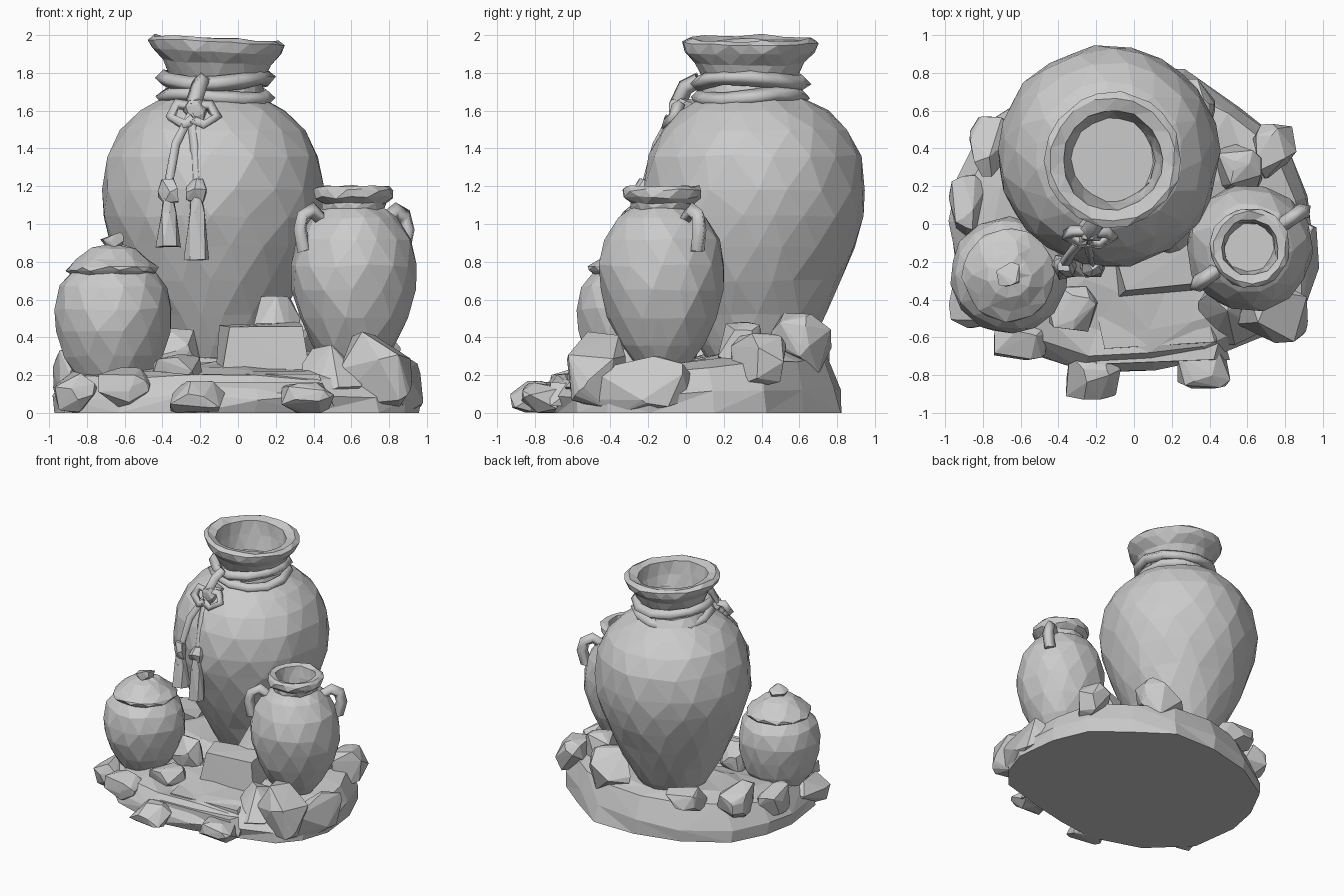
import bpy, bmesh, math, random
from mathutils import Vector, Matrix

random.seed(11)
if "Cube" in bpy.data.objects:
    bpy.data.objects.remove(bpy.data.objects["Cube"], do_unlink=True)

GREY = (0.6, 0.6, 0.6, 1)
clay = bpy.data.materials.new("plain grey clay")
clay.use_nodes = True
clay.diffuse_color = GREY
clay.node_tree.nodes["Principled BSDF"].inputs["Base Color"].default_value = GREY


def jitter(bm, amount):
    for v in bm.verts:
        v.co += Vector(random.uniform(-amount, amount) for _ in range(3))


def finish(name, bm):
    bmesh.ops.triangulate(bm, faces=[f for f in bm.faces if len(f.verts) < 5])
    bmesh.ops.recalc_face_normals(bm, faces=bm.faces)
    mesh = bpy.data.meshes.new(name)
    bm.to_mesh(mesh)
    bm.free()
    mesh.materials.append(clay)
    obj = bpy.data.objects.new(name, mesh)
    bpy.context.collection.objects.link(obj)
    return obj


def loft(bm, rings):
    """Bridge rings of points into a closed skin with capped ends."""
    loops = [[bm.verts.new(p) for p in ring] for ring in rings]
    n = len(loops[0])
    for a, b in zip(loops, loops[1:]):
        for i in range(n):
            j = (i + 1) % n
            bm.faces.new((a[i], a[j], b[j], b[i]))
    bm.faces.new(loops[0][::-1])
    bm.faces.new(loops[-1])


def lathe(name, centre, profile, sides, rough):
    """Turn a (radius, height) profile with unevenly spaced facets."""
    rings = []
    for k, (r, z) in enumerate(profile):
        ring = []
        for i in range(sides):
            a = math.tau * (i + 0.5 * (k % 2) + random.uniform(-.18, .18)) / sides
            ring.append((centre[0] + r * math.cos(a), centre[1] + r * math.sin(a), z))
        rings.append(ring)
    bm = bmesh.new()
    loft(bm, rings)
    jitter(bm, rough)
    return finish(name, bm)


def tube(name, points, radius, closed=False):
    """Four-sided cord along a path."""
    curve = bpy.data.curves.new(name, "CURVE")
    curve.dimensions = "3D"
    curve.bevel_depth = radius
    curve.bevel_resolution = 0
    curve.use_fill_caps = True
    spline = curve.splines.new("POLY")
    spline.points.add(len(points) - 1)
    for p, co in zip(spline.points, points):
        p.co = (*co, 1)
    spline.use_cyclic_u = closed
    temp = bpy.data.objects.new(name, curve)
    mesh = bpy.data.meshes.new_from_object(temp)
    bm = bmesh.new()
    bm.from_mesh(mesh)
    bpy.data.objects.remove(temp)
    bpy.data.meshes.remove(mesh)
    jitter(bm, 0.006)
    return finish(name, bm)


def rock(name, low, high, points=20):
    """Chunky faceted stone filling the box from low to high."""
    bm = bmesh.new()
    for _ in range(points):
        p = Vector(random.gauss(0, 1) for _ in range(3))
        bm.verts.new(p / sum(c ** 4 for c in p) ** 0.25)
    hull = bmesh.ops.convex_hull(bm, input=bm.verts)
    bmesh.ops.delete(bm, geom=[g for g in hull["geom_interior"]
                               if isinstance(g, bmesh.types.BMVert)], context="VERTS")
    for axis in range(3):
        values = [v.co[axis] for v in bm.verts]
        start, span = min(values), max(values) - min(values)
        for v in bm.verts:
            t = (v.co[axis] - start) / span
            v.co[axis] = low[axis] + t * (high[axis] - low[axis])
    return finish(name, bm)


def block(name, centre, size, taper, turn):
    """Rough cut stone, narrower at the top."""
    bm = bmesh.new()
    bmesh.ops.create_cube(bm, size=2)
    for v in bm.verts:
        if v.co.z > 0:
            v.co.x *= taper
            v.co.y *= taper
    jitter(bm, 0.1)
    bm.transform(Matrix.Translation(centre) @ Matrix.Rotation(turn, 4, "Z")
                 @ Matrix.Diagonal((*size, 1)))
    return finish(name, bm)


# Rocky ground: an irregular outline stepped inwards towards the top
outline = [(-.97, 0), (-.92, -.38), (-.62, -.66), (-.25, -.77), (.1, -.76), (.4, -.7),
           (.74, -.58), (.9, -.42), (.97, -.18), (.92, .15), (.8, .42), (.55, .62),
           (.25, .8), (-.1, .83), (-.45, .75), (-.78, .52), (-.94, .25)]


def ground_ring(scale, height, tilt):
    return [(x * scale, y * scale, height + tilt * (y + 0.7)) for x, y in outline]


bm = bmesh.new()
loft(bm, [ground_ring(1, 0, 0), ground_ring(1, 0.08, 0.02), ground_ring(.92, .19, .07),
          ground_ring(.75, .21, .08), ground_ring(.45, .24, .06), ground_ring(.1, .27, 0)])
jitter(bm, 0.02)
for v in bm.verts:
    if v.co.z < 0.04:
        v.co.z = 0
finish("rocky_ground", bm)

# Large vase with an open mouth, its lip leaning a little to the left
vase = lathe("large_vase", (-.133, .36),
             [(.2, .2), (.3, .36), (.38, .52), (.465, .7), (.535, .88), (.58, 1.04),
              (.59, 1.18), (.565, 1.36), (.495, 1.5), (.39, 1.6), (.28, 1.66), (.24, 1.77),
              (.29, 1.87), (.345, 1.93), (.36, 1.98), (.33, 2), (.265, 1.98), (.25, 1.88),
              (.22, 1.76)], 18, 0.007)
for v in vase.data.vertices:
    if v.co.z > 1.7:
        v.co += Vector((.02, -.02, -.05 * max(0, v.co.x + .46)))

# Cord wound twice around the neck
for k, z in enumerate((1.67, 1.76)):
    ring = [(-.12 + .275 * math.cos(a), .34 + .275 * math.sin(a),
             z + 0.018 * math.sin(a * 2 + k * 2))
            for a in (math.tau * i / 12 for i in range(12))]
    tube(f"neck_cord_{k + 1}", ring, 0.043, True)

# Knot, bow loops and tassels hanging on the front
rock("cord_knot", (-.29, -.09, 1.54), (-.15, .06, 1.67))
tube("knot_tail", [(-.19, .07, 1.76), (-.21, 0, 1.72), (-.24, -.05, 1.62)], 0.045)
for side, name in ((-1, "bow_loop_right"), (1, "bow_loop_left")):
    x = -.235
    tube(name, [(x, -.04, 1.62), (x + side * .09, -.04, 1.63), (x + side * .12, -.06, 1.57),
                (x + side * .05, -.1, 1.52), (x, -.09, 1.55)], 0.032)
for name, x, bottom in (("right", -.37, .88), ("left", -.22, .81)):
    tube(f"tassel_cord_{name}", [(-.25, -.06, 1.58), (.3 * -.25 + .7 * x, -.15, 1.42),
                                 (x, -.21, 1.2)], 0.027)
    rock(f"tassel_bead_{name}", (x - .055, -.28, 1.11), (x + .055, -.17, 1.24), 14)
    lathe(f"tassel_skirt_{name}", (x, -.225),
          [(.03, 1.15), (.045, 1.06), (.072, bottom)], 6, 0.005)

# Lidded jar
jar = (-.663, -.27)
lathe("lidded_jar", jar, [(.2, .2), (.26, .3), (.3, .43), (.312, .55), (.285, .67),
                          (.22, .75)], 14, 0.007)
lathe("jar_lid", jar, [(.2, .72), (.245, .75), (.245, .77), (.19, .81), (.12, .87),
                       (.05, .89)], 11, 0.007)
rock("lid_knob", (-.73, -.33, .86), (-.605, -.2, .955), 14)

# Two-handled jar with an open mouth
urn = Vector((.613, -.125, 0))
lathe("handled_jar", urn, [(.14, .25), (.22, .36), (.29, .5), (.33, .65), (.338, .78),
                           (.305, .92), (.235, 1.03), (.165, 1.08), (.17, 1.11),
                           (.21, 1.14), (.212, 1.18), (.19, 1.2), (.15, 1.19), (.14, 1.1),
                           (.13, 1.02)], 14, 0.007)
for side, name in ((1, "back_handle"), (-1, "front_handle")):
    out = side * Vector((.82, .57, 0))
    tube(name, [urn + out * r + Vector((0, 0, z)) for r, z in
                ((.2, 1.02), (.27, 1.07), (.33, 1.04), (.35, .97), (.32, .86))], 0.042)

# Boulders around the rim and between the pots, given by opposite corners
boulders = {
    "front_right": ((-.36, -.93, 0), (-.07, -.68, .17)),
    "front_left": ((.23, -.87, 0), (.51, -.66, .16)),
    "jar_foot": ((-.74, -.72, .03), (-.46, -.5, .24)),
    "right_corner": ((-.98, -.55, 0), (-.74, -.2, .22)),
    "path": ((-.45, -.57, .16), (-.19, -.33, .31)),
    "vase_foot": ((-.47, -.28, .2), (-.2, -.05, .45)),
    "urn_front": ((.34, -.64, .04), (.66, -.32, .36)),
    "urn_corner": ((.54, -.63, .02), (.92, -.32, .43)),
    "urn_side": ((.8, -.5, 0), (.98, .02, .3)),
    "left_back": ((.63, .24, .15), (.86, .53, .42)),
    "left_inner": ((.44, .17, .2), (.68, .43, .48)),
    "back_left": ((.06, .45, .2), (.43, .77, .53)),
    "back": ((-.58, .5, .2), (-.3, .76, .42)),
    "right_back": ((-.87, .25, .15), (-.64, .57, .45)),
    "right_side": ((-.98, -.06, .1), (-.78, .26, .34)),
    "middle": ((.06, -.2, .2), (.33, .08, .62)),
}
for place, (low, high) in boulders.items():
    rock(f"{place}_boulder", low, high)

# Cut stones: middle block and low front steps
block("middle_stone", (.13, -.24, .32), (.26, .14, .15), 0.75, 0.1)
block("front_step_lower", (.12, -.66, .1), (.36, .08, .06), 0.9, 0.04)
block("front_step_upper", (.13, -.56, .15), (.32, .09, .06), 0.9, 0.06)
